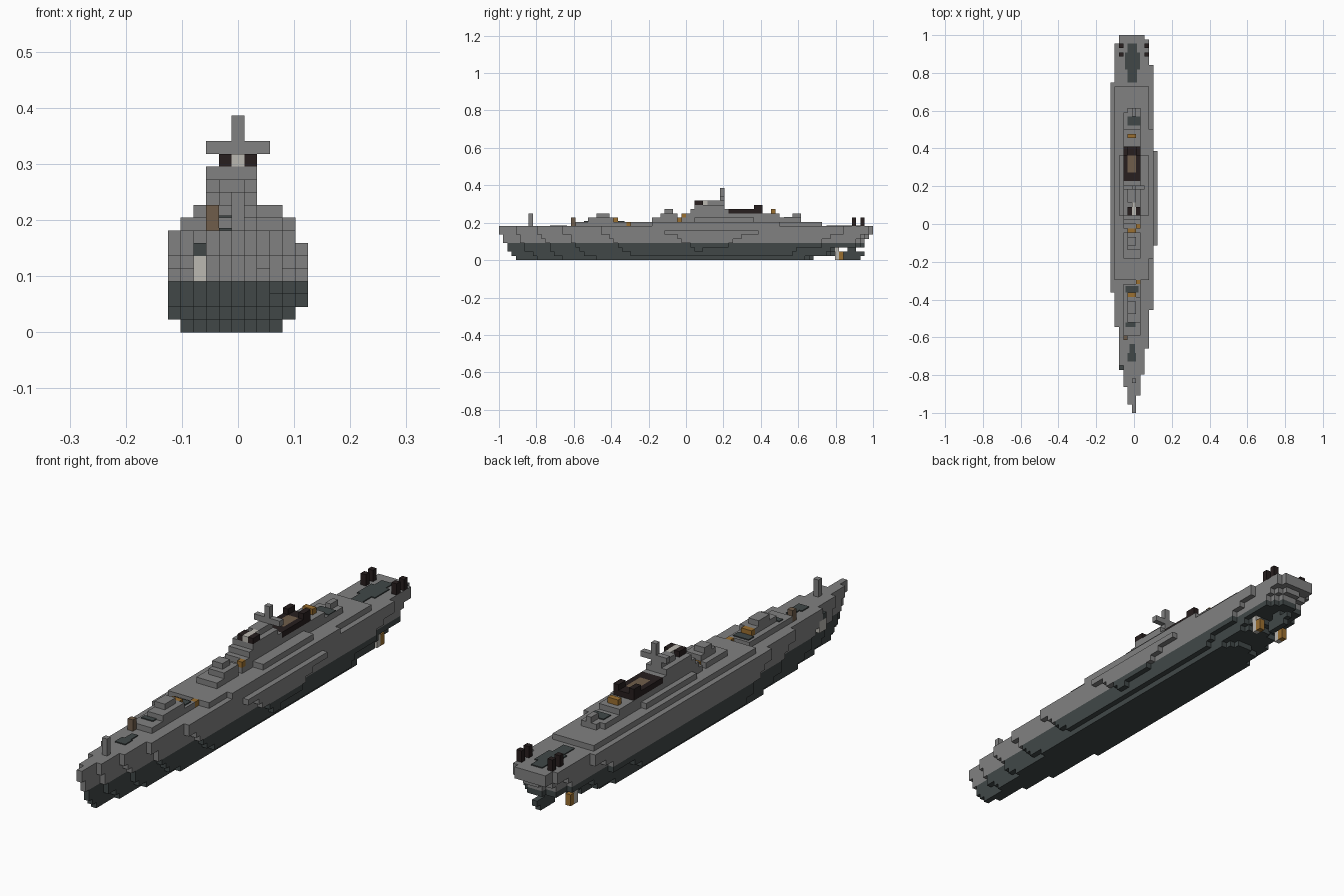
import bpy
import bmesh

cube = bpy.data.objects.get("Cube")
if cube:
    bpy.data.objects.remove(cube)

LENGTH = 88
U = 2 / LENGTH  # size of one block


def material(name, rgb):
    m = bpy.data.materials.new(name)
    m.use_nodes = True
    m.diffuse_color = (*rgb, 1)
    m.node_tree.nodes["Principled BSDF"].inputs["Base Color"].default_value = (*rgb, 1)
    return m


GREY = material("hull grey", (0.22, 0.22, 0.22))
DARK = material("dark slate", (0.052, 0.064, 0.064))
BLACK = material("soot black", (0.02, 0.013, 0.013))
WHITE = material("pale grey", (0.5, 0.48, 0.44))
BROWN = material("dull brown", (0.16, 0.11, 0.07))
ORANGE = material("ochre", (0.33, 0.16, 0.03))


def block(x, y, z):
    """Set of block cells for half-open index ranges."""
    return {(i, j, k) for i in range(*x) for j in range(*y) for k in range(*z)}


def skin(name, cells, mats, rule=lambda cell: 0):
    """Mesh with only the exposed faces of a set of block cells."""
    bm = bmesh.new()
    corners = {}

    def vert(p):
        if p not in corners:
            corners[p] = bm.verts.new(((p[0] - 0.5) * U, p[1] * U - 1, p[2] * U))
        return corners[p]

    for cell in sorted(cells):
        for a in range(3):
            b, c = (a + 1) % 3, (a + 2) % 3
            for side in (0, 1):
                near = list(cell)
                near[a] += 2 * side - 1
                if tuple(near) in cells:
                    continue
                ring = []
                for db, dc in ((0, 0), (1, 0), (1, 1), (0, 1)):
                    p = list(cell)
                    p[a] += side
                    p[b] += db
                    p[c] += dc
                    ring.append(vert(tuple(p)))
                face = bm.faces.new(ring if side else ring[::-1])
                face.material_index = rule(cell)
    mesh = bpy.data.meshes.new(name)
    bm.to_mesh(mesh)
    bm.free()
    for m in mats:
        mesh.materials.append(m)
    obj = bpy.data.objects.new(name, mesh)
    bpy.context.collection.objects.link(obj)
    return obj


def part(name, mat, *blocks):
    return skin(name, set().union(*(block(*b) for b in blocks)), [mat])


def plate(name, mat, x, y, z):
    """Thin painted patch lying on a deck, in block units."""
    p = part(name, mat, ((0, 1), (0, 1), (0, 1)))
    for v in p.data.vertices:
        s = [v.co.x / U + 0.5, (v.co.y + 1) / U, v.co.z / U]
        v.co = ((x[0] + s[0] * (x[1] - x[0]) - 0.5) * U,
                (y[0] + s[1] * (y[1] - y[0])) * U - 1, z * U + s[2] * 0.004)


# Hull: columns start and end in steps, tighter in the lower layers
START = {0: 0, -1: 2, 1: 4, -2: 6, 2: 9, -3: 11, 3: 15, -4: 20, 4: 24, -5: 28, 5: 39}
INSET = {0: 0, -1: 0, 1: 0, -2: 0, 2: 0, -3: 0, 3: 1, -4: 2, 4: 7, -5: 11, 5: 27}
# each layer: bow start, stern end, taper, first column, last column
LAYERS = [(4, 74, 1.25, -4, 3), (3, 79, 1.15, -5, 4), (2, 80, 1.12, -5, 5), (2, 86, 1.1, -5, 5),
          (1, 86, 1.08, -5, 5), (1, 87, 1.04, -5, 5), (0, 88, 1, -5, 5), (0, 88, 1, -5, 4)]
hull = set()
for k, (bow, stern, taper, first, last) in enumerate(LAYERS):
    for i in range(first, last + 1):
        a = bow + round(START[i] * taper)
        b = stern - round(INSET[i] * taper)
        if k < 6:
            b -= abs(i) // 2
        hull |= block((i, i + 1), (a, b), (k, k + 1))
skin("hull", hull, [GREY, DARK], lambda c: 1 if c[2] < 4 else 0)

# Raised main deck and bulwark steps
part("raised_deck", GREY, ((-4, 4), (31, 76), (8, 9)), ((4, 5), (36, 66), (8, 9)))
part("upper_deck", GREY, ((-2, 2), (43, 70), (9, 10)), ((-3, 4), (46, 60), (9, 10)))

# Forward gun house and stepped deckhouse
part("forward_gun_house", GREY, ((-2, 2), (18, 30), (8, 9)), ((-1, 2), (21, 27), (9, 10)),
     ((-1, 1), (23, 26), (10, 11)))
part("second_gun_house", GREY, ((-2, 2), (36, 42), (9, 10)), ((-1, 2), (38, 42), (10, 11)),
     ((-1, 1), (39, 41), (11, 12)))

# Bridge tower, rising in steps towards the mast
part("bridge_tower", GREY, ((-2, 2), (44, 56), (10, 11)), ((-2, 2), (45, 54), (11, 12)),
     ((-2, 2), (46, 53), (12, 13)), ((-1, 1), (49, 53), (13, 14)))
part("bridge_window", WHITE, ((0, 1), (46, 49), (13, 14)))
for side, i in (("right", -1), ("left", 1)):
    part("rangefinder_" + side, BLACK, ((i, i + 1), (46, 48), (13, 14)))
part("mast", GREY, ((0, 1), (52, 53), (13, 17)), ((-2, 3), (52, 53), (14, 15)))

# Funnel with dark rim and posts
part("funnel_base", GREY, ((-2, 2), (56, 66), (10, 11)))
rim = block((-2, 2), (54, 62), (11, 12)) - block((-1, 1), (56, 60), (11, 12))
skin("funnel_rim", rim, [BLACK])
part("funnel_core", BROWN, ((-1, 1), (56, 60), (11, 12)))
for side, i in (("right", -2), ("left", 1)):
    part("funnel_post_" + side, BLACK, ((i, i + 1), (60, 62), (11, 13)))

# Aft deckhouse
part("aft_deckhouse", GREY, ((-1, 2), (67, 71), (9, 10)), ((0, 1), (69, 71), (10, 11)))
plate("aft_deckhouse_roof", DARK, (-1, 2), (67, 69), 10)

# Ochre crates behind the gun houses
part("forward_crate", ORANGE, ((-1, 1), (27, 28), (9, 10)), ((1, 2), (30, 31), (8, 9)))
part("middle_crate", ORANGE, ((-1, 1), (42, 43), (9, 10)), ((1, 2), (43, 44), (10, 11)))
part("aft_crate", ORANGE, ((-1, 1), (64, 65), (11, 12)))
part("side_locker", BROWN, ((-2, -1), (17, 18), (8, 10)))

# Painted patches on the decks
plate("bow_patch", DARK, (-0.5, 0.7), (12, 16), 8)
plate("bow_patch_wide", DARK, (-1, 1), (12, 14), 8)
plate("turret_patch", DARK, (-1.5, 0.8), (20, 21), 9)
plate("crate_patch", DARK, (-1.5, 1.5), (28, 29.5), 9)
plate("stern_patch_end", DARK, (-1, 1.2), (77, 86), 8)
plate("stern_patch_wide", DARK, (-1.6, 1.9), (80, 84), 8)

# Staff at the bow, bollards at the stern
part("bow_staff", GREY, ((0, 1), (7, 8), (8, 11)))
for side, i in (("right", -3), ("left", 3)):
    for j in (83, 85):
        part("stern_post_" + side, BLACK, ((i, i + 1), (j, j + 1), (8, 10)))

# Anchors
part("right_anchor", WHITE, ((-3, -2), (10, 12), (4, 6)))
part("right_hawse", DARK, ((-3, -2), (10, 11), (6, 7)))
part("left_anchor", WHITE, ((2, 3), (12, 13), (4, 5)))

# Propellers, shafts and rudder
part("rudder", DARK, ((0, 1), (81, 85), (0, 1)), ((0, 1), (81, 86), (1, 2)),
     ((0, 1), (82, 84), (2, 3)))
for side, i in (("right", -3), ("left", 2)):
    part("propeller_strut_" + side, WHITE, ((i, i + 1), (79, 80), (0, 3)))
    part("propeller_" + side, ORANGE, ((i, i + 1), (80, 81), (0, 2)))
